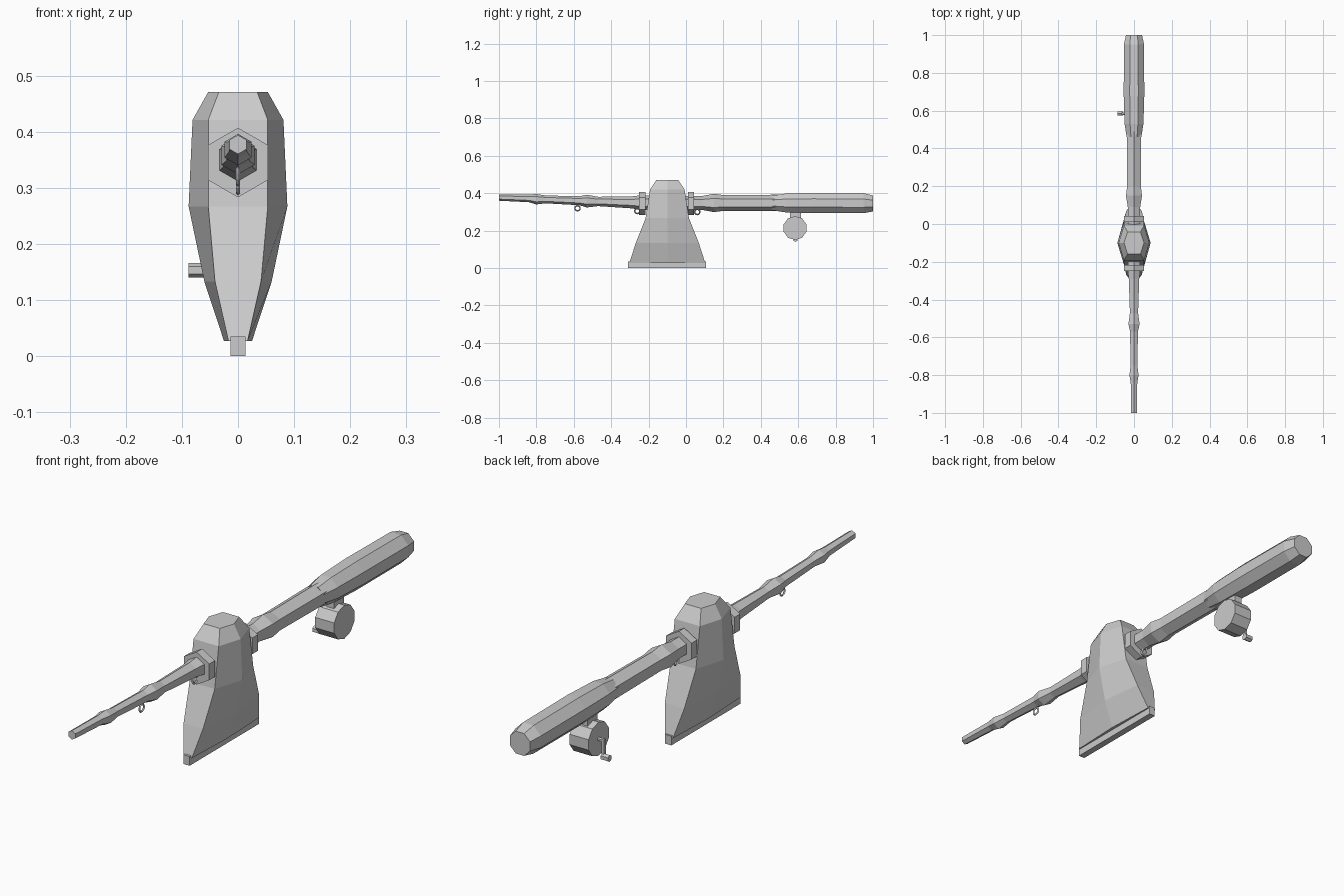
import bpy, bmesh
from math import sin, cos, pi
from mathutils import Vector

if "Cube" in bpy.data.objects:
    bpy.data.objects.remove(bpy.data.objects["Cube"])


def loft(name, rings):
    """Skin a list of equal-length point rings and cap both ends."""
    bm = bmesh.new()
    loops = [[bm.verts.new(p) for p in r] for r in rings]
    n = len(loops[0])
    for a, b in zip(loops, loops[1:]):
        for i in range(n):
            j = (i + 1) % n
            bm.faces.new((a[i], a[j], b[j], b[i]))
    bm.faces.new(loops[0])
    bm.faces.new(loops[-1])
    bmesh.ops.recalc_face_normals(bm, faces=bm.faces)
    me = bpy.data.meshes.new(name)
    bm.to_mesh(me)
    bm.free()
    ob = bpy.data.objects.new(name, me)
    bpy.context.collection.objects.link(ob)
    return ob


def along_y(name, stations, sides=6, turn=pi / 2):
    """Polygonal bar along y; stations are (y, centre z, radius)."""
    return loft(name, [[(r * cos(turn + 2 * pi * i / sides), y,
                         zc + r * sin(turn + 2 * pi * i / sides)) for i in range(sides)]
                       for y, zc, r in stations])


def along_x(name, x0, x1, y, z, r, sides):
    """Polygonal cylinder along x."""
    return loft(name, [[(x, y + r * cos(2 * pi * i / sides + pi / 2),
                         z + r * sin(2 * pi * i / sides + pi / 2)) for i in range(sides)]
                       for x in (x0, x1)])


def box(name, lo, hi):
    (a, b, c), (d, e, f) = lo, hi
    return loft(name, [[(a, b, z), (d, b, z), (d, e, z), (a, e, z)] for z in (c, f)])


# Stand: hexagonal body (z, side half width, front half width, half depth)
yc = -0.10
body = [(0.027, 0.025, 0.017, 0.203), (0.133, 0.060, 0.041, 0.169),
        (0.267, 0.088, 0.053, 0.116), (0.421, 0.081, 0.053, 0.092),
        (0.471, 0.053, 0.034, 0.058)]
loft("stand_body", [[(-f, yc - d, z), (f, yc - d, z), (w, yc, z),
                     (f, yc + d, z), (-f, yc + d, z), (-w, yc, z)]
                    for z, w, f, d in body])
box("stand_foot", (-0.013, -0.31, 0), (0.013, 0.107, 0.035))

# Front rod with swollen joints
along_y("front_rod", [(-1.0, 0.377, 0.017), (-0.84, 0.372, 0.020), (-0.80, 0.368, 0.028),
                      (-0.75, 0.367, 0.021), (-0.57, 0.360, 0.024), (-0.53, 0.358, 0.034),
                      (-0.47, 0.356, 0.025), (-0.29, 0.351, 0.032), (-0.25, 0.350, 0.038),
                      (-0.15, 0.348, 0.038)])

# Rear rod and grip
along_y("rear_rod", [(-0.05, 0.348, 0.038), (0.09, 0.348, 0.038), (0.15, 0.348, 0.049),
                     (0.20, 0.348, 0.042), (0.60, 0.348, 0.045)])
along_y("grip", [(0.46, 0.348, 0.042), (0.53, 0.348, 0.054), (0.68, 0.348, 0.059),
                 (0.95, 0.347, 0.058), (1.0, 0.345, 0.046)], 8, pi / 8)

# Collars on both sides of the body
for name, y0, y1 in (("front_collar", -0.25, -0.216), ("rear_collar", 0.01, 0.043)):
    along_y(name, [(y0, 0.345, 0.062), (y1, 0.345, 0.062)])

# Line guide rings
for i, (y, z) in enumerate(((-0.58, 0.320), (-0.26, 0.305), (0.06, 0.300))):
    bpy.ops.mesh.primitive_torus_add(location=(0, y, z), rotation=(0, pi / 2, 0),
                                     major_segments=10, minor_segments=4,
                                     major_radius=0.014, minor_radius=0.004)
    bpy.context.object.name = f"line_ring_{i + 1}"

# Reel with mount and crank
box("reel_mount", (-0.016, 0.555, 0.25), (0.016, 0.615, 0.31))
along_x("reel_drum", -0.04, 0.04, 0.583, 0.214, 0.064, 10)
along_x("crank_axle", -0.062, -0.038, 0.583, 0.214, 0.007, 6)
box("crank_arm", (-0.066, 0.577, 0.146), (-0.057, 0.589, 0.219))
along_x("crank_knob", -0.088, -0.057, 0.585, 0.153, 0.013, 6)
